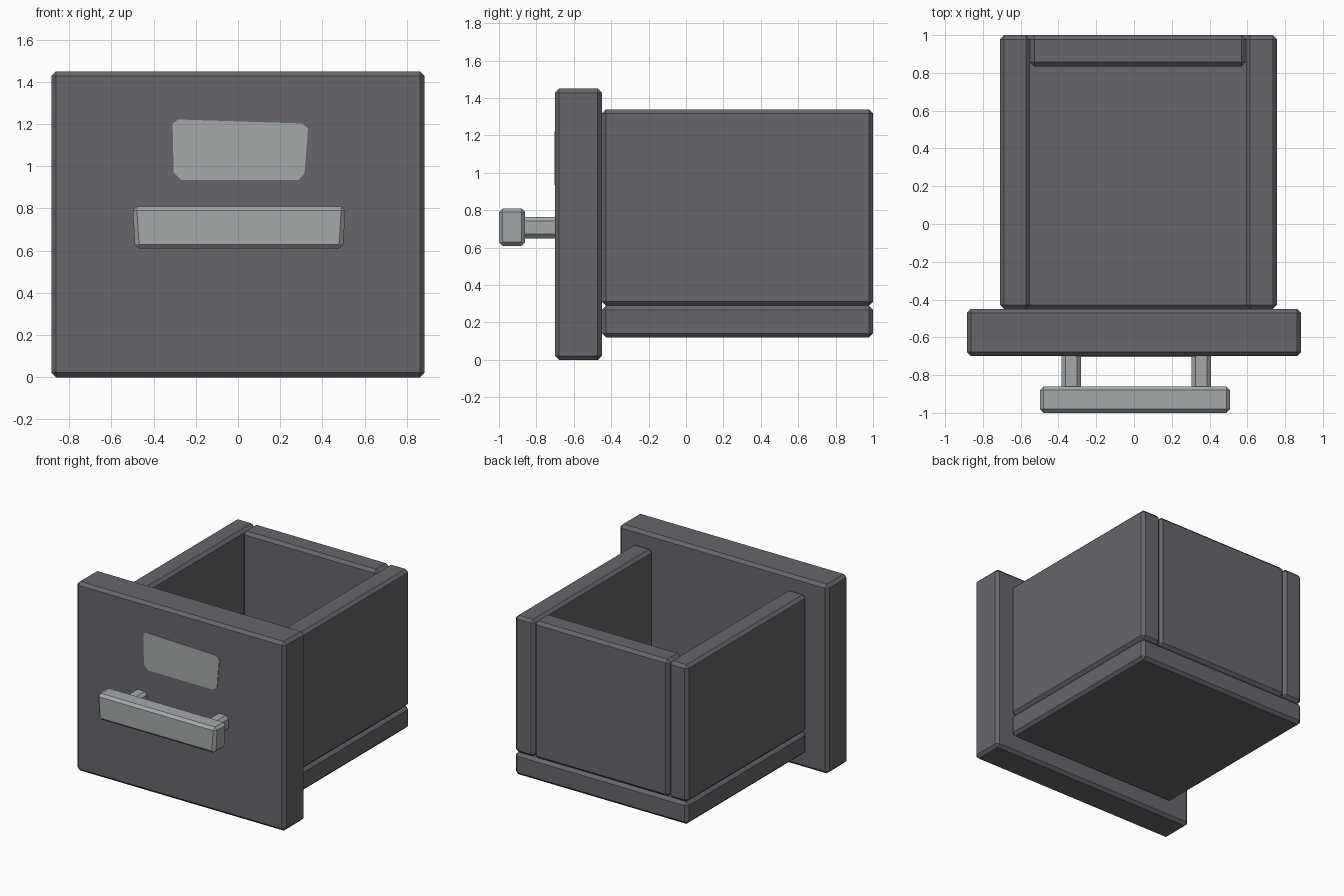
import bpy, bmesh
from mathutils import Vector

if "Cube" in bpy.data.objects:
    bpy.data.objects.remove(bpy.data.objects["Cube"])


def material(name, rgb):
    m = bpy.data.materials.new(name)
    m.diffuse_color = (*rgb, 1)
    m.use_nodes = True
    m.node_tree.nodes["Principled BSDF"].inputs["Base Color"].default_value = m.diffuse_color
    return m


dark = material("dark_grey", (0.14, 0.133, 0.15))
metal = material("light_metal", (0.38, 0.40, 0.41))


def finish(bm, name, mat):
    bmesh.ops.recalc_face_normals(bm, faces=bm.faces)
    me = bpy.data.meshes.new(name)
    bm.to_mesh(me)
    bm.free()
    me.materials.append(mat)
    ob = bpy.data.objects.new(name, me)
    bpy.context.collection.objects.link(ob)
    return ob


def board(name, mat, x, y, z, bevel=0.022, taper=0.0):
    """Chamfered box from (min, max) ranges; taper narrows the bottom in x."""
    bm = bmesh.new()
    bmesh.ops.create_cube(bm, size=1)
    for v in bm.verts:
        low = v.co.z < 0
        side = 1 if v.co.x > 0 else -1
        v.co = Vector([r[0] if c < 0 else r[1] for c, r in zip(v.co, (x, y, z))])
        if low:
            v.co.x -= side * taper
    bmesh.ops.bevel(bm, geom=bm.edges[:], offset=bevel, segments=1,
                    affect='EDGES', profile=0.5)
    return finish(bm, name, mat)


# Drawer box
board("front_panel", dark, (-0.885, 0.885), (-0.70, -0.45), (0, 1.45))
board("bottom_board", dark, (-0.71, 0.757), (-0.45, 1.0), (0.12, 0.29))
board("left_wall", dark, (-0.71, -0.55), (-0.45, 1.0), (0.29, 1.34))
board("right_wall", dark, (0.592, 0.757), (-0.45, 1.0), (0.29, 1.34))
board("back_wall", dark, (-0.55, 0.592), (0.835, 1.0), (0.29, 1.34))

# Handle bar and its two posts
board("handle_bar", metal, (-0.50, 0.51), (-1.0, -0.86), (0.61, 0.81), 0.02, 0.012)
for name, cx in (("left_handle_post", -0.332), ("right_handle_post", 0.356)):
    board(name, metal, (cx - 0.052, cx + 0.052), (-0.885, -0.675), (0.65, 0.765), 0.022)

# Slightly crooked label plate on the front
outline = [(-0.31, 1.20), (-0.285, 1.222), (0.305, 1.203), (0.332, 1.18),
           (0.315, 0.965), (0.285, 0.935), (-0.27, 0.935), (-0.305, 0.97)]
bm = bmesh.new()
face = bm.faces.new([bm.verts.new((x, -0.704, z)) for x, z in outline])
ext = bmesh.ops.extrude_face_region(bm, geom=[face], use_keep_orig=True)
for v in ext["geom"]:
    if isinstance(v, bmesh.types.BMVert):
        v.co.y = -0.699
finish(bm, "label_plate", metal)
